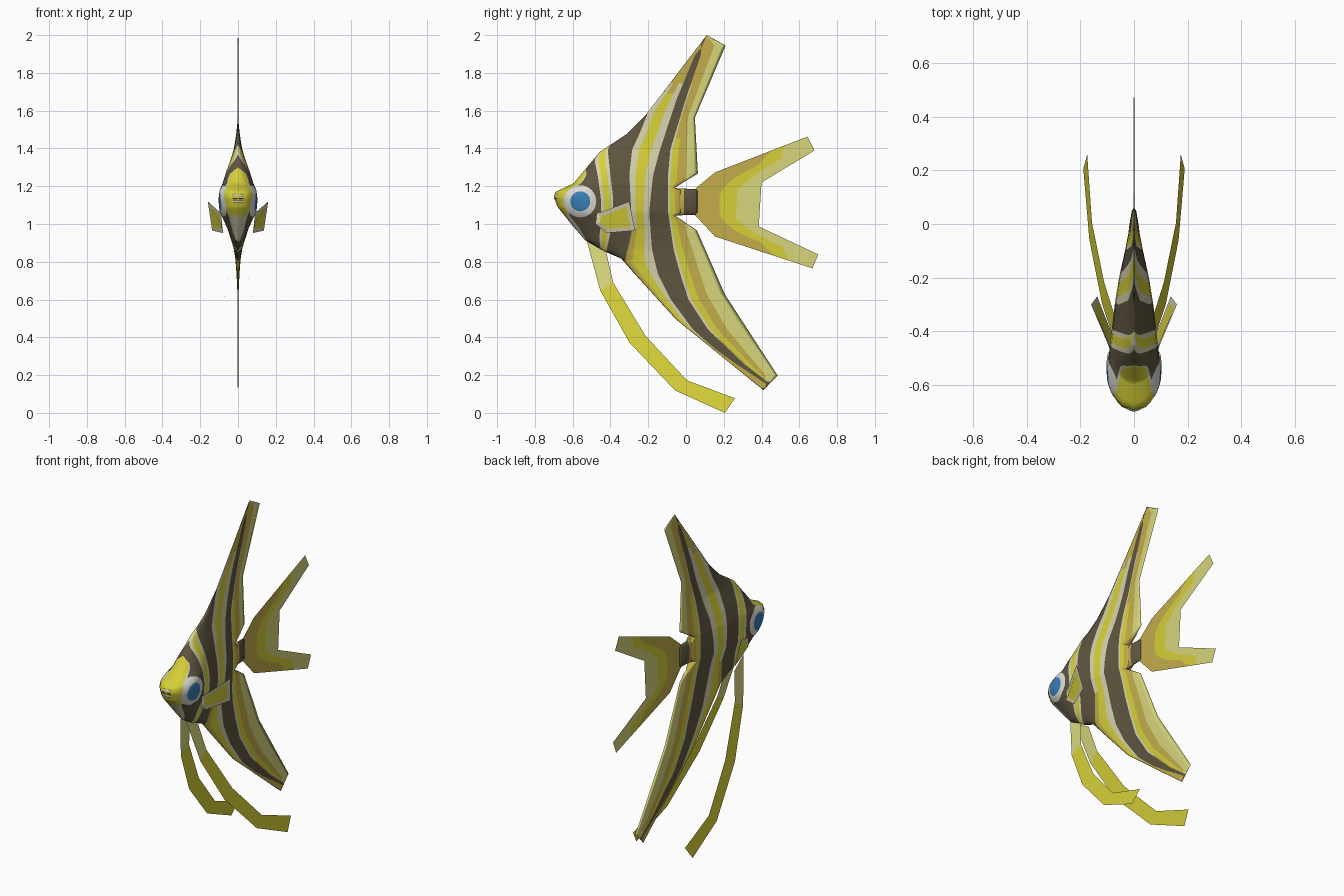
import bpy, bmesh, math
from mathutils import Vector

if "Cube" in bpy.data.objects:
    bpy.data.objects.remove(bpy.data.objects["Cube"])


def srgb(h):
    c = [int(h[i:i + 2], 16) / 255 for i in (0, 2, 4)]
    return [v / 12.92 if v < 0.04045 else ((v + 0.055) / 1.055) ** 2.4 for v in c] + [1]


COLOURS = {"dark brown": "5F5640", "yellow": "D6D038", "cream": "D6D2AE", "tan": "C3AE4B",
           "pale olive": "D8D67C", "eye blue": "3880B6", "eye white": "DCDBD2"}
MATS = []
for n, h in COLOURS.items():
    m = bpy.data.materials.new(n)
    m.diffuse_color = srgb(h)
    m.use_nodes = True
    m.node_tree.nodes["Principled BSDF"].inputs["Base Color"].default_value = m.diffuse_color
    MATS.append(m)
DARK, YELLOW, CREAM, TAN, PALE, BLUE, WHITE = range(7)


def curve(z, pts):
    """Piecewise linear lookup in (key, value) pairs."""
    if z <= pts[0][0]:
        return pts[0][1]
    for (a, u), (b, v) in zip(pts, pts[1:]):
        if z <= b:
            return u + (v - u) * (z - a) / (b - a)
    return pts[-1][1]


def lerp(a, b, t):
    return a + (b - a) * t


def patches(name, grids, colour, smooth=False):
    """Object from grids of points; colour(col, centre) gives the material."""
    bm, cache = bmesh.new(), {}

    def vert(p):
        k = tuple(round(c, 4) for c in p)
        if k not in cache:
            cache[k] = bm.verts.new(k)
        return cache[k]
    for rows in grids:
        for r0, r1 in zip(rows, rows[1:]):
            for j in range(len(r0) - 1):
                vs = list(dict.fromkeys(vert(p) for p in (r0[j], r0[j + 1], r1[j + 1], r1[j])))
                if len(vs) > 2 and not bm.faces.get(vs):
                    f = bm.faces.new(vs)
                    f.material_index = colour(j, f.calc_center_median())
                    f.smooth = smooth
    bmesh.ops.recalc_face_normals(bm, faces=bm.faces)
    return finish(name, bm)


def finish(name, bm):
    me = bpy.data.meshes.new(name)
    bm.to_mesh(me)
    bm.free()
    for m in MATS:
        me.materials.append(m)
    ob = bpy.data.objects.new(name, me)
    bpy.context.collection.objects.link(ob)
    return ob


# Outline of body with dorsal and anal fins, as (z, y)
FRONT = [(.12, .41), (.495, -.053), (.738, -.274), (.817, -.343), (.85, -.42), (.913, -.533),
         (.99, -.6), (1.09, -.68), (1.145, -.7), (1.17, -.69), (1.215, -.596), (1.384, -.454),
         (1.474, -.317), (1.574, -.216), (2, .11)]
BACK = [(.12, .41), (.198, .485), (.627, .206), (.966, .058), (1.045, -.058), (1.06, -.02),
        (1.18, -.02), (1.193, -.058), (1.267, .063), (1.563, .047), (1.945, .21), (2, .11)]
# Stripe borders, as (z, y)
SNOUT_END = [(.9, -.52), (.97, -.56), (1.05, -.62), (1.13, -.635), (1.18, -.61), (1.22, -.55), (1.26, -.525),
             (1.29, -.533), (1.4, -.5)]
EYE_END = [(.85, -.45), (.93, -.46), (1, -.45), (1.13, -.45), (1.26, -.468), (1.34, -.485), (1.36, -.474), (1.4, -.5)]
BAR_START = [(.82, -.43), (.865, -.42), (1, -.39), (1.13, -.385), (1.26, -.4), (1.395, -.415), (1.42, -.4)]
BAR_END = [(.8, -.37), (.817, -.32), (.97, -.285), (1.26, -.3), (1.395, -.285), (1.474, -.248), (1.58, -.205)]
LONG_START = [(.15, .43), (.257, .268), (.336, .158), (.44, .038), (.6, -.08), (.733, -.148), (.865, -.18),
              (1.065, -.195), (1.26, -.174), (1.395, -.137), (1.66, -.05), (1.9, .05), (1.93, .08)]
LONG_END = [(.15, .449), (.257, .31), (.336, .227), (.44, .117), (.6, .013), (.733, -.03), (.865, -.066),
            (1.065, -.095), (1.26, -.095), (1.395, -.083), (1.66, -.002), (1.9, .08), (1.93, .08), (2, .11)]
MARGIN = [(.12, .42), (.2, .42), (.44, .22), (.63, .11), (.966, 0), (1.26, 0), (1.565, .01), (1.945, .15), (2, .11)]
# Thickness by height and by length
WIDE_Z = [(.5, .0015), (.76, .018), (.865, .028), (.97, .058), (1.06, .092), (1.13, .096), (1.2, .09),
          (1.28, .07), (1.395, .03), (1.57, .0015)]
WIDE_Y = [(-.5, 1), (-.4, .87), (-.3, .75), (-.2, .58), (-.1, .35), (0, .15), (.08, .03)]


def half(y, z):
    s = min(1, max(0, (y - curve(z, FRONT)) / .15))
    return max(.0015, curve(z, WIDE_Z) * curve(y, WIDE_Y) * math.sqrt(s * (2 - s)))


def borders(z):
    f, b = curve(z, FRONT), curve(z, BACK)
    ys = [f]
    for c in (SNOUT_END, EYE_END, BAR_START, BAR_END, LONG_START, LONG_END, MARGIN):
        ys.append(min(b, max(ys[-1], curve(z, c))))
    f, s, e, b0, b1, l0, l1, m = ys
    return [f, lerp(f, s, .75), s, e, lerp(e, b0, .25), lerp(e, b0, .75), b0, b1, lerp(b1, l0, .25),
            lerp(b1, l0, .68), l0, l1, lerp(l1, m, .14), lerp(l1, m, .5), m, b]


BANDS = [YELLOW, CREAM, DARK, CREAM, YELLOW, CREAM, DARK, CREAM, YELLOW, CREAM, DARK, CREAM, YELLOW, TAN, PALE]
SUB = 3


def body_colour(j, c):
    k = j // SUB
    if k == 0:
        return CREAM if c.z < 1.05 else YELLOW
    if k == 7 and c.z < .98 or BANDS[k] == CREAM and not .4 < c.z < 1.75:
        return TAN
    if k == 8 and not .45 < c.z < 1.7 or k == 12 and c.z > 1.45:
        return TAN
    return BANDS[k]


# Body with dorsal and anal fins
zs = sorted({round(.12 + 1.88 * i / 110, 3) for i in range(111)} | {p[0] for p in FRONT + BACK})
sides = []
for sx in (-1, 1):
    rows = []
    for z in zs:
        b = borders(z)
        ys = [lerp(b[k], b[k + 1], i / SUB) for k in range(len(b) - 1) for i in range(SUB)] + [b[-1]]
        rows.append([(0 if min(y - b[0], b[-1] - y) < 1e-4 else sx * half(y, z), y, z) for y in ys])
    sides.append(rows)
patches("body", sides, body_colour, smooth=True)

# Tail fin: fan from the tail root to a forked edge
EDGE_Y = [(0, .644), (.06, .68), (.38, .4), (.62, .385), (.94, .7), (1, .67)]
EDGE_Z = [(0, 1.463), (.06, 1.389), (.38, 1.22), (.62, .987), (.94, .839), (1, .765)]
rows = []
for t in sorted({i / 24 for i in range(25)} | {p[0] for p in EDGE_Y}):
    root = Vector((0, .045, lerp(1.183, 1.05, t)))
    mid = Vector((0, .153, lerp(1.273, .934, t)))
    edge = Vector((0, curve(t, EDGE_Y), curve(t, EDGE_Z)))
    k = abs(2 * t - 1) ** 3
    a = lerp(.1, .6, k)
    rows.append([root, mid, mid.lerp(edge, a), mid.lerp(edge, a + lerp(.38, .15, k)), edge])
patches("tail_fin", [rows], lambda j, c: (TAN, TAN, YELLOW, PALE)[j])


# Tail root: tan and dark rings
def ring(y, x, h):
    return [(x * math.cos(i * math.pi / 8), y, 1.117 + h * math.sin(i * math.pi / 8)) for i in range(17)]


rings = [ring(-.13, .028, .08), ring(-.06, .024, .073), ring(-.01, .018, .07), ring(.05, .008, .068), ring(.06, 0, .06)]
patches("tail_root", [rings], lambda j, c: DARK if c.y > -.01 else TAN, smooth=True)

# Lips, with a dark mouth line between them
for name, y, z, s, mat in (("upper_lip", -.672, 1.15, (.036, .027, .013), CREAM),
                           ("mouth_line", -.672, 1.136, (.037, .026, .005), DARK),
                           ("lower_lip", -.666, 1.12, (.035, .027, .014), CREAM)):
    bm = bmesh.new()
    bmesh.ops.create_uvsphere(bm, u_segments=16, v_segments=8, radius=1)
    for v in bm.verts:
        v.co = (v.co.x * s[0], y + v.co.y * s[1], z + v.co.z * s[2])
    for f in bm.faces:
        f.material_index, f.smooth = mat, True
    finish(name, bm)

# Paired parts
RIBBON = [((-.525, .91), (-.422, .85)), ((-.454, .648), (-.385, .69)), ((-.3, .373), (-.216, .41)),
          ((-.058, .119), (.005, .172)), ((.206, 0), (.259, .077))]
PECTORAL = [(.088, -.47, 1.055), (.16, -.30, 1.12), (.137, -.27, .965), (.078, -.42, .952), (.085, -.48, 1.0)]
for side, sx in (("right", 1), ("left", -1)):
    # Eye: painted rings following the head
    rows = []
    for i in range(25):
        a = i * math.tau / 24
        row = []
        for r, lift in ((0, .007), (.03, .007), (.053, .006), (.07, .005), (.085, .003)):
            y, z = -.56 + r * math.cos(a), 1.12 + r * math.sin(a)
            row.append((sx * (half(y, z) + lift), y, z))
        rows.append(row)
    patches(side + "_eye", [rows], lambda j, c: (BLUE, BLUE, WHITE, WHITE)[j], smooth=True)

    # Pelvic fin: long trailing ribbon, flat and leaning outward
    rows = [[(sx * .189 * (1 - z), y, z) for y, z in pair] for pair in RIBBON]
    patches(side + "_pelvic_fin", [rows], lambda j, c: PALE if c.z > .75 else YELLOW)

    # Pectoral fin with a cream and yellow centre
    bm = bmesh.new()
    face = bm.faces.new([bm.verts.new((sx * x, y, z)) for x, y, z in PECTORAL])
    face.material_index = PALE
    for mat, inset in ((CREAM, .022), (YELLOW, .022)):
        bmesh.ops.inset_individual(bm, faces=[face], thickness=inset, use_even_offset=True)
        face.material_index = mat
    finish(side + "_pectoral_fin", bm)
